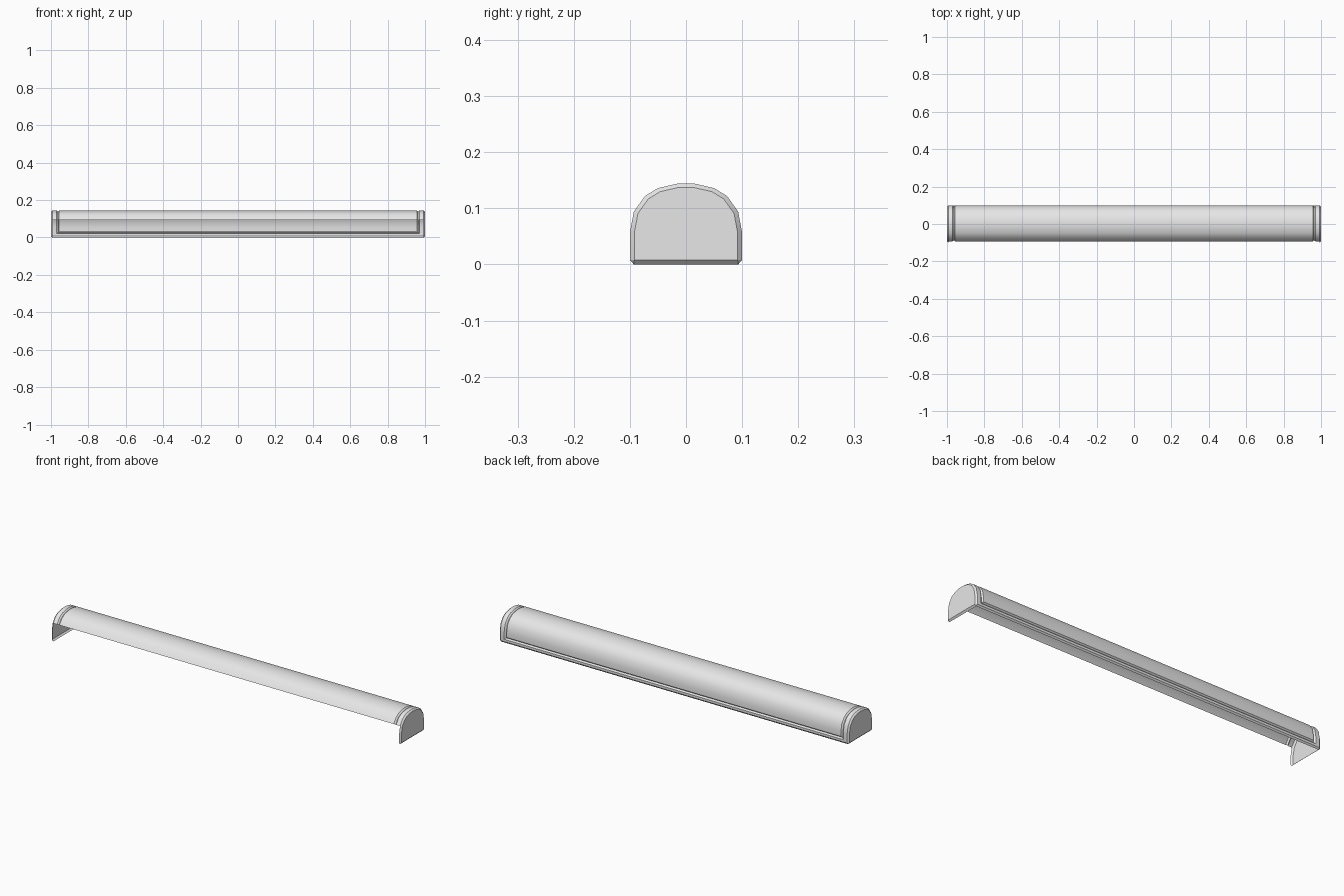
import bpy
import bmesh

if "Cube" in bpy.data.objects:
    bpy.data.objects.remove(bpy.data.objects["Cube"])

grey = bpy.data.materials.new("light_grey")
grey.use_nodes = True
COLOUR = (0.8, 0.8, 0.8, 1)
grey.diffuse_color = COLOUR
grey.node_tree.nodes["Principled BSDF"].inputs["Base Color"].default_value = COLOUR

BEVEL = 0.008
SPRING = 0.057      # height where the straight wall turns into the arch
RIM = 1 - BEVEL     # x where the end bevel starts
HALF_ARCH = [(0.1, SPRING), (0.093, 0.094), (0.073, 0.122), (0.05, 0.136), (0.015, 0.144)]
# Arch from the front wall, over the top, to the back wall
ARCH = [(-y, z) for y, z in HALF_ARCH] + HALF_ARCH[::-1]


def inset(point, depth):
    """Move a profile point inward by roughly the given depth."""
    y, z = point
    k = 1 - depth / 0.1
    return y * k, (SPRING + (z - SPRING) * k if z > SPRING else z)


def make_object(name, points, faces):
    mesh = bpy.data.meshes.new(name)
    mesh.from_pydata(points, [], faces)
    bm = bmesh.new()
    bm.from_mesh(mesh)
    bmesh.ops.remove_doubles(bm, verts=bm.verts, dist=0.0001)
    bm.to_mesh(mesh)
    bm.free()
    mesh.materials.append(grey)
    obj = bpy.data.objects.new(name, mesh)
    bpy.context.collection.objects.link(obj)
    bpy.ops.object.select_all(action="DESELECT")
    obj.select_set(True)
    bpy.context.view_layer.objects.active = obj
    bpy.ops.object.shade_smooth_by_angle(angle=0.5)


def bridge(start, n, closed=False):
    """Quads between two consecutive rows of n points."""
    count = n if closed else n - 1
    return [(start + i, start + (i + 1) % n, start + n + (i + 1) % n, start + n + i)
            for i in range(count)]


# Curved cover: nested U-shaped loops form the frame and groove around the panel
def cover_loop(x, base, depth):
    arm = [inset(p, depth) for p in ARCH[1:] + [(0.1, base)]]
    return [(-x, y, z) for y, z in arm] + [(x, y, z) for y, z in arm[::-1]]


loops = [(RIM, BEVEL, 0), (0.97, 0.02, 0), (0.963, 0.0265, 0.007), (0.956, 0.033, 0)]
points, faces = [], []
for loop in loops:
    points += cover_loop(*loop)
n = len(ARCH) * 2
for k in range(len(loops) - 1):
    faces += bridge(k * n, n)
last = (len(loops) - 1) * n
for i in range(n // 2 - 1):
    faces.append((last + i, last + i + 1, last + n - 2 - i, last + n - 1 - i))
make_object("curved_cover", points, [f[::-1] for f in faces])

# Bevelled lip under the back wall
make_object("back_lip",
            [(-RIM, 0.1, BEVEL), (RIM, 0.1, BEVEL), (RIM, 0.093, 0), (-RIM, 0.093, 0)],
            [(0, 1, 2, 3)])

# End plates with a bevelled rim
outer = ARCH + [(0.1, BEVEL), (0.093, 0), (-0.093, 0), (-0.1, BEVEL)]
inner = [inset(p, BEVEL) for p in ARCH] + [(0.092, BEVEL)] * 2 + [(-0.092, BEVEL)] * 2
m = len(outer)
for name, side in (("left_end_plate", 1), ("right_end_plate", -1)):
    points = [(side * RIM, y, z) for y, z in outer] + [(side, y, z) for y, z in inner]
    faces = bridge(0, m, closed=True)
    # Drop the repeated corner points from the flat face
    flat = [m + i for i in range(m) if i not in (m - 3, m - 1)]
    faces.append(tuple(flat))
    faces = [tuple(dict.fromkeys(f)) for f in faces]
    if side == 1:
        faces = [f[::-1] for f in faces]
    make_object(name, points, faces)
